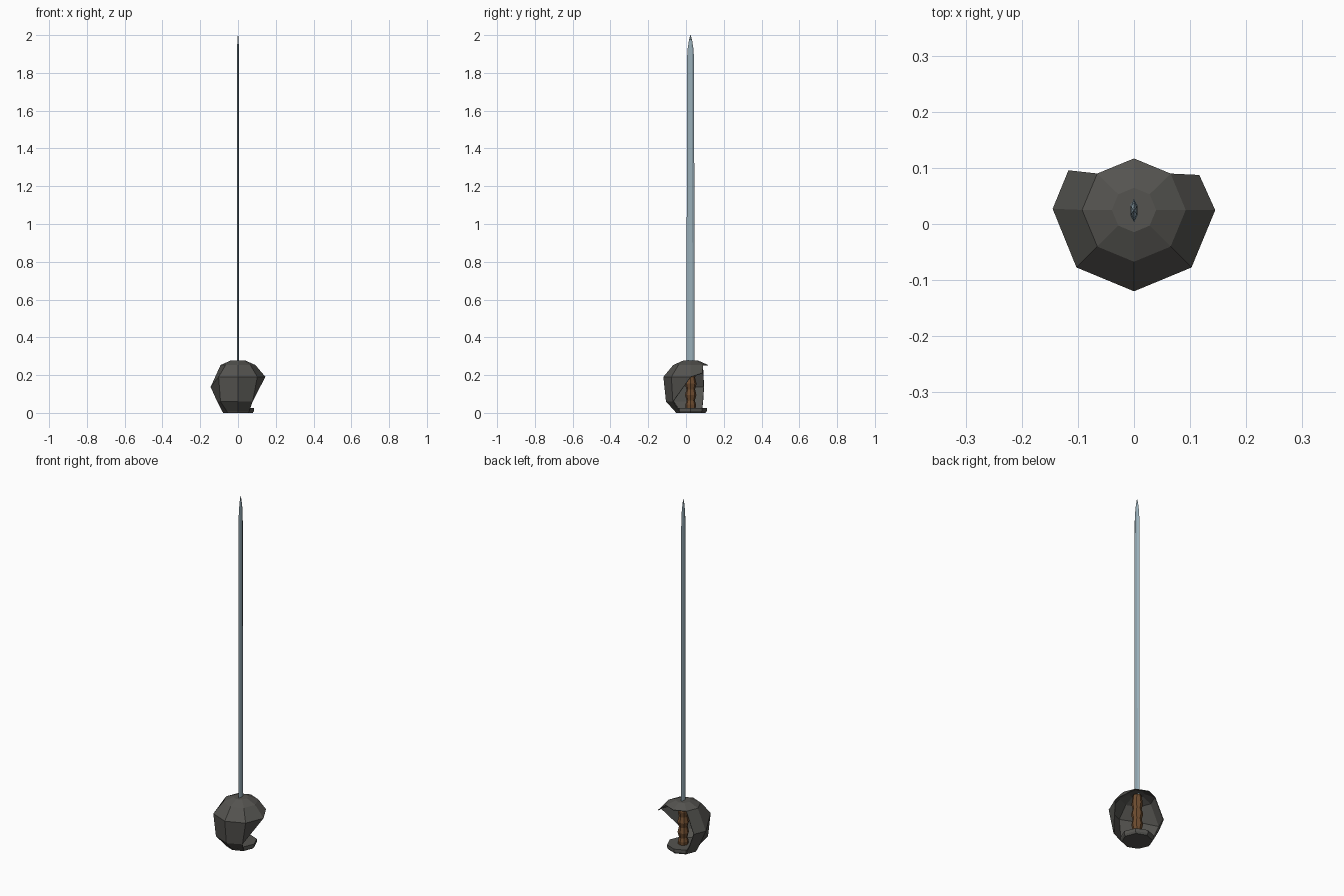
import bpy, bmesh, math

if "Cube" in bpy.data.objects:
    bpy.data.objects.remove(bpy.data.objects["Cube"])

CY = 0.025  # hilt axis in y


def material(name, rgb):
    m = bpy.data.materials.new(name)
    m.diffuse_color = (*rgb, 1)
    m.use_nodes = True
    m.node_tree.nodes["Principled BSDF"].inputs["Base Color"].default_value = m.diffuse_color
    return m


def make(name, bm, mat):
    me = bpy.data.meshes.new(name)
    bm.to_mesh(me)
    bm.free()
    me.materials.append(mat)
    ob = bpy.data.objects.new(name, me)
    bpy.context.collection.objects.link(ob)
    return ob


def polar(r, deg, z):
    a = math.radians(deg)
    return (r * math.cos(a), CY + r * math.sin(a), z)


def loft(name, rings, mat):
    """Skin a list of equal-length point rings and cap both ends."""
    bm = bmesh.new()
    vr = [[bm.verts.new(p) for p in ring] for ring in rings]
    n = len(vr[0])
    for a, b in zip(vr, vr[1:]):
        for i in range(n):
            j = (i + 1) % n
            bm.faces.new((a[i], a[j], b[j], b[i]))
    bm.faces.new(vr[0][::-1])
    bm.faces.new(vr[-1])
    return make(name, bm, mat)


steel = material("blade_steel", (0.32, 0.43, 0.49))
iron = material("dark_iron", (0.09, 0.088, 0.08))
leather = material("brown_leather", (0.16, 0.075, 0.03))
octagon = range(0, 360, 45)

# Blade: flat hexagonal section narrowing to a rounded point
section = [(0, -1), (1, -0.45), (1, 0.45), (0, 1), (-1, 0.45), (-1, -0.45)]
loft("blade", [[(x * t, CY - 0.001 + y * w, z) for x, y in section]
               for z, w, t in [(0.25, 0.021, 0.0065), (1.87, 0.019, 0.006), (1.93, 0.015, 0.005),
                               (1.975, 0.008, 0.003), (2.0, 0.001, 0.0008)]], steel)

# Grip: octagonal with swelling rings
loft("grip", [[polar(r, a, z) for a in octagon]
              for z, r in [(0.02, 0.026), (0.045, 0.028), (0.065, 0.022), (0.095, 0.03), (0.125, 0.023),
                           (0.155, 0.031), (0.185, 0.023), (0.215, 0.029), (0.265, 0.022)]], leather)

# Pommel plate
loft("pommel_plate", [[polar(r, a, z) for a in octagon]
                      for z, r in [(0.0, 0.078), (0.01, 0.085), (0.027, 0.085)]], iron)

# Faceted hand guard: full crown above, skirt open at the back and lower right
bm = bmesh.new()
rows = [{a: polar(0.039, a, 0.275) for a in octagon},
        {a: polar(0.091, a, 0.252) for a in octagon}]
belly = {a: polar(0.143, a, 0.19) for a in (0, 225, 270, 315)}
belly[45] = (0.115, 0.087, 0.21)
belly[180] = (-0.143, 0.027, 0.137)
belly[135] = (-0.115, 0.095, 0.137)
lower = {a: polar(0.129, a, 0.06) for a in (225, 270)}
lower[315] = (0.076, -0.068, 0.06)
lower[180] = (-0.108, 0.026, 0.06)
lower[135] = (-0.085, 0.09, 0.06)
base = {a: polar(0.084, a, 0.012) for a in (135, 180, 225, 270, 315)}
rows = [{a: bm.verts.new(p) for a, p in row.items()} for row in rows + [belly, lower, base]]
bm.faces.new([rows[0][a] for a in octagon])
for up, low in zip(rows, rows[1:]):
    for a in octagon:
        b = (a + 45) % 360
        if a in low and b in low:
            bm.faces.new((up[a], low[a], low[b], up[b]))
# the gap between 45 and 135 degrees stays open; sloping edge on the right side
bm.faces.new((rows[2][315], rows[3][315], rows[2][0]))
guard = make("hand_guard", bm, iron)
sol = guard.modifiers.new("thickness", "SOLIDIFY")
sol.thickness = 0.004
sol.offset = 0
